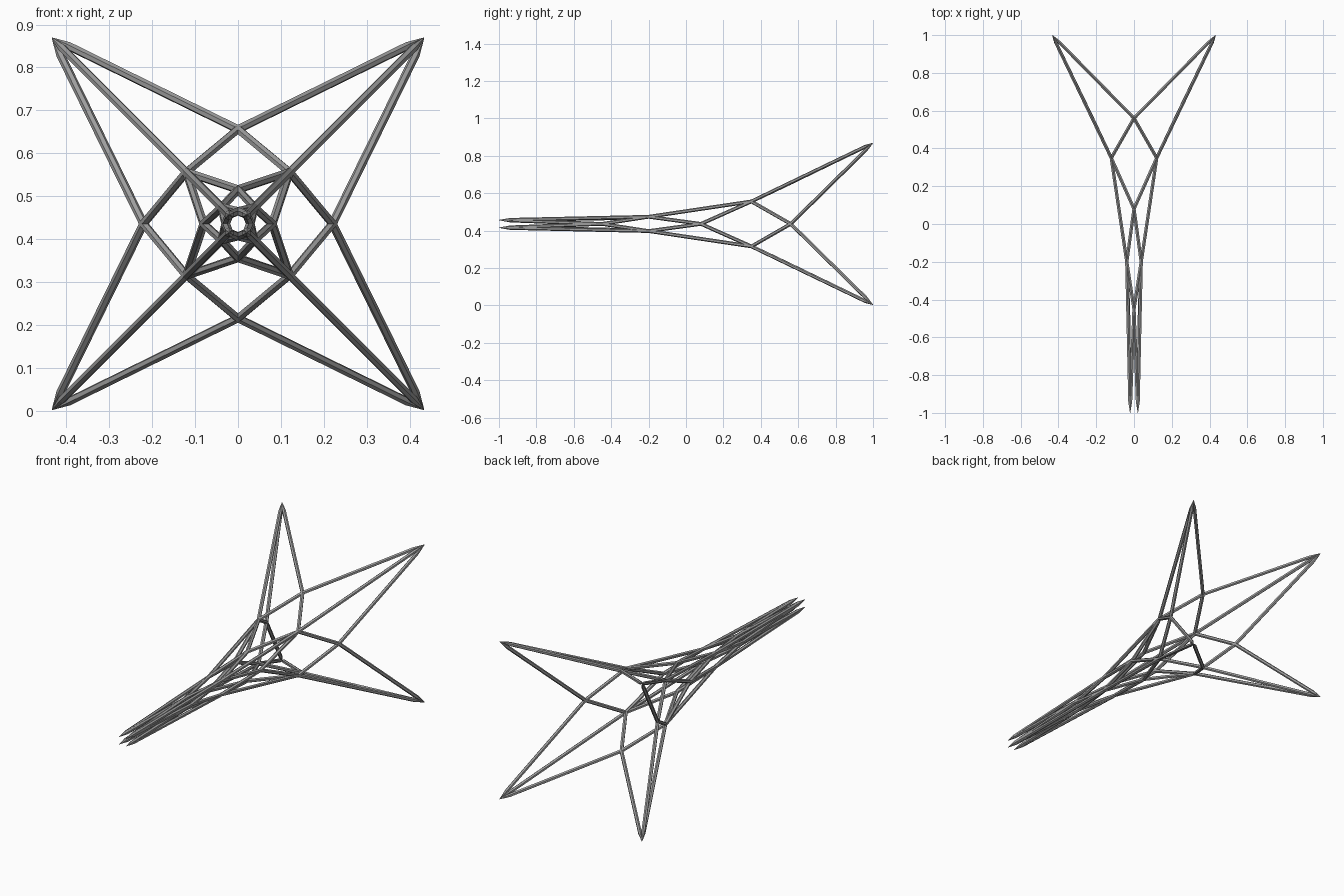
import bpy, bmesh, math
from mathutils import Vector

cube = bpy.data.objects.get("Cube")
if cube:
    bpy.data.objects.remove(cube, do_unlink=True)

MID_Z = 0.436
RADIUS = 0.01
SIDES = 6
TAPER = 0.06

grey = bpy.data.materials.new("steel grey")
grey.use_nodes = True
colour = (0.35, 0.35, 0.35, 1)
grey.diffuse_color = colour
grey.node_tree.nodes["Principled BSDF"].inputs["Base Color"].default_value = colour


def ring(radius, y, turn):
    """Four joints around the long axis; turn is in degrees."""
    points = []
    for i in range(4):
        a = math.radians(turn + 90 * i)
        points.append(Vector((radius * math.cos(a), y, MID_Z + radius * math.sin(a))))
    return points


def frustum(bm, a, b, r1, r2):
    axis = b - a
    place = axis.to_track_quat('Z', 'Y').to_matrix().to_4x4()
    place.translation = (a + b) / 2
    bmesh.ops.create_cone(bm, cap_ends=True, segments=SIDES, radius1=r1,
                          radius2=r2, depth=axis.length, matrix=place)


def strut(bm, a, b, pointed):
    """Bar from a to b, sharpened at a when that end is a tip."""
    if pointed:
        neck = a + (b - a).normalized() * TAPER
        frustum(bm, neck, a, RADIUS, 0.001)
        a = neck
    frustum(bm, a, b, RADIUS, RADIUS)


def struts(name, start, end, steps, pointed=False):
    bm = bmesh.new()
    for i in range(4):
        for s in steps:
            strut(bm, start[i], end[(i + s) % 4], pointed)
    finish(name, bm)


def finish(name, bm):
    mesh = bpy.data.meshes.new(name)
    bm.to_mesh(mesh)
    bm.free()
    mesh.materials.append(grey)
    bpy.context.collection.objects.link(bpy.data.objects.new(name, mesh))


# Rings of joints, alternating between corners and sides
back_tips = ring(0.612, 1.0, 45)
back_sides = ring(0.22, 0.56, 0)
back_corners = ring(0.17, 0.35, 45)
middle_sides = ring(0.08, 0.08, 0)
front_corners = ring(0.054, -0.2, 45)
front_sides = ring(0.029, -0.45, 0)
front_tips = ring(0.029, -1.0, 45)

# Flared back points
struts("back_spike_edges", back_tips, back_sides, (0, 1), True)
struts("back_spike_ridges", back_tips, back_corners, (0,), True)
struts("back_ring", back_corners, back_sides, (0, 1))

# Narrowing middle
struts("middle_back_braces", back_corners, middle_sides, (0, 1))
struts("middle_ridges", back_corners, front_corners, (0,))
struts("middle_front_braces", front_corners, middle_sides, (0, 1))

# Slender front points
struts("front_braces", front_corners, front_sides, (0, 1))
struts("front_spike_ridges", front_tips, front_corners, (0,), True)
struts("front_spike_edges", front_tips, front_sides, (0, 1), True)

# Small knuckles closing the joints
bm = bmesh.new()
for joints in (back_sides, back_corners, middle_sides, front_corners, front_sides):
    for p in joints:
        made = bmesh.ops.create_icosphere(bm, subdivisions=1, radius=RADIUS)
        bmesh.ops.translate(bm, verts=made["verts"], vec=p)
finish("joints", bm)
